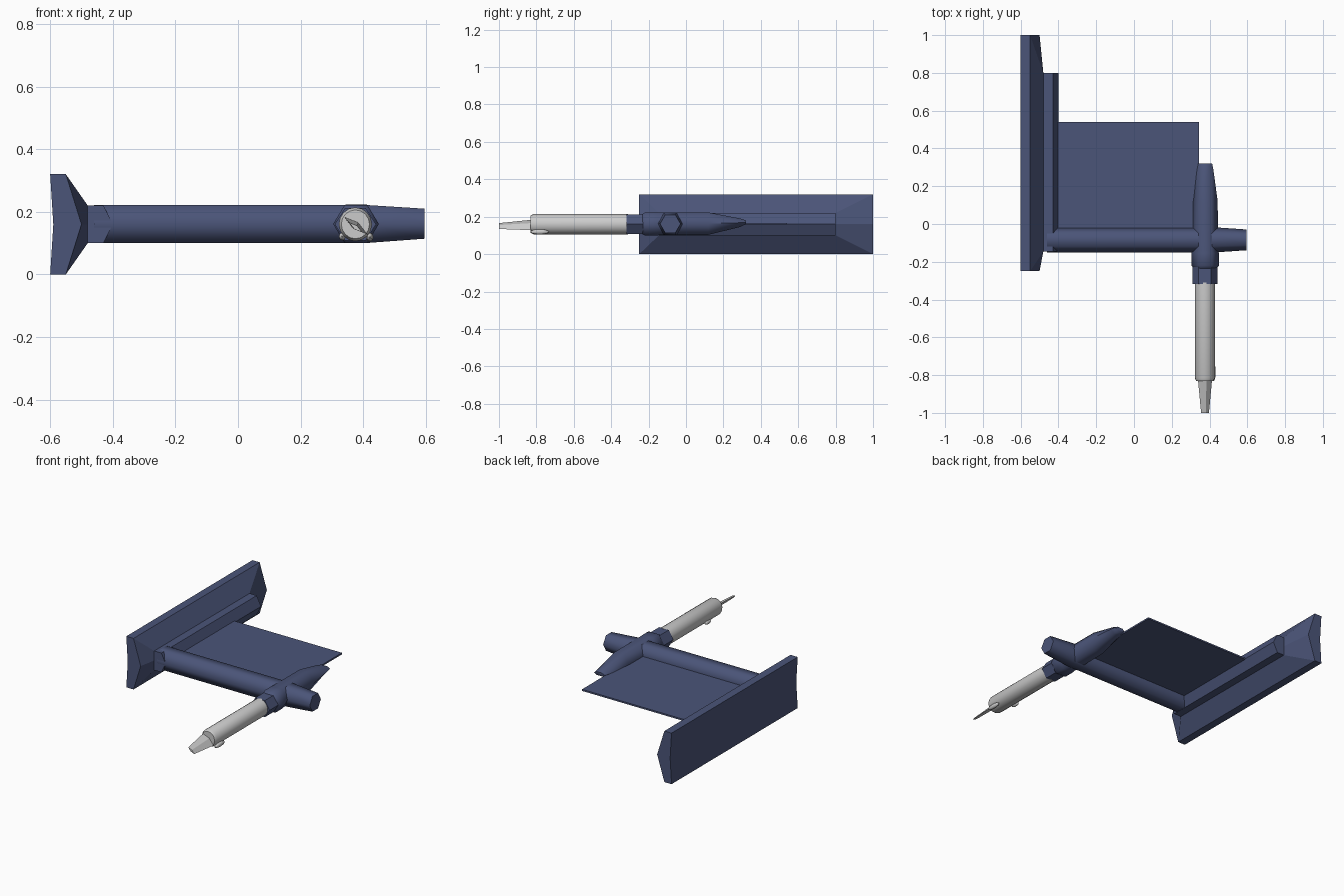
import bpy, bmesh, math
from mathutils import Vector

if "Cube" in bpy.data.objects:
    bpy.data.objects.remove(bpy.data.objects["Cube"])

blue = bpy.data.materials.new("dark_blue")
blue.diffuse_color = (0.07, 0.09, 0.19, 1)
blue.use_nodes = True
blue.node_tree.nodes["Principled BSDF"].inputs["Base Color"].default_value = blue.diffuse_color


def finish(name, bm, mat=None, smooth=None):
    bmesh.ops.recalc_face_normals(bm, faces=bm.faces)
    me = bpy.data.meshes.new(name)
    bm.to_mesh(me)
    bm.free()
    ob = bpy.data.objects.new(name, me)
    bpy.context.collection.objects.link(ob)
    if mat:
        me.materials.append(mat)
    if smooth:
        bpy.ops.object.select_all(action='DESELECT')
        ob.select_set(True)
        bpy.context.view_layer.objects.active = ob
        bpy.ops.object.shade_smooth_by_angle(angle=math.radians(smooth))
    return ob


def loft(name, rings, mat=None, smooth=None):
    """Skin a list of closed point rings and cap both ends."""
    bm = bmesh.new()
    vs = [[bm.verts.new(p) for p in r] for r in rings]
    n = len(vs[0])
    for a, b in zip(vs, vs[1:]):
        for i in range(n):
            j = (i + 1) % n
            bm.faces.new((a[i], a[j], b[j], b[i]))
    bm.faces.new(vs[0])
    bm.faces.new(vs[-1])
    return finish(name, bm, mat, smooth)


def tube(name, axis, centre, stations, sides, mat=None, smooth=None):
    """Stations are (position, horizontal radius, vertical radius, height)."""
    rings = []
    for t, rh, rv, z in stations:
        ring = []
        for i in range(sides):
            a = 2 * math.pi * i / sides
            h, v = centre + rh * math.cos(a), z + rv * math.sin(a)
            ring.append((t, h, v) if axis == 'x' else (h, t, v))
        rings.append(ring)
    return loft(name, rings, mat, smooth)


# wall plate: shallow hollow back, sloped front rising to a narrow flat
def plate_end(y):
    return [(-0.60, y, 0), (-0.55, y, 0), (-0.50, y, 0.16),
            (-0.55, y, 0.32), (-0.60, y, 0.32), (-0.59, y, 0.16)]


bm = bmesh.new()
ends = [[bm.verts.new(p) for p in plate_end(y)] for y in (-0.25, 1.0)]
flat = [[bm.verts.new((-0.48, y, z)) for z in (0.10, 0.16, 0.22)] for y in (-0.145, 0.80)]
for i in (0, 3, 4, 5):
    j = (i + 1) % 6
    bm.faces.new((ends[0][i], ends[0][j], ends[1][j], ends[1][i]))
for k in (0, 1):
    e, f = ends[k], flat[k]
    bm.faces.new(e)
    bm.faces.new((e[1], e[2], f[1], f[0]))
    bm.faces.new((e[2], e[3], f[2], f[1]))
    bm.faces.new((flat[0][k], flat[0][k + 1], flat[1][k + 1], flat[1][k]))
for i, k in ((1, 0), (3, 2)):
    bm.faces.new((ends[0][i], ends[1][i], flat[1][k], flat[0][k]))
finish("wall_plate", bm, blue)

# rail along the plate
profile = [(-0.485, 0.10), (-0.43, 0.10), (-0.40, 0.16), (-0.43, 0.22), (-0.485, 0.22)]
loft("plate_rail", [[(x, y, z) for x, z in profile] for y in (-0.145, 0.80)], blue)

# thin panel between rail and arm
loft("panel", [[(-0.42, y, 0.157), (0.343, y, 0.157), (0.343, y, 0.167), (-0.42, y, 0.167)]
               for y in (-0.07, 0.54)], blue)

# main arm with tapered outer end
s = 1 / math.cos(math.pi / 6)
tube("main_arm", 'x', -0.084,
     [(-0.46, 0.067, 0.06 * s, 0.161), (0.42, 0.067, 0.06 * s, 0.161),
      (0.595, 0.055, 0.048 * s, 0.162)], 6, blue, 65)

# cross body: pointed rear, wider collar in front of the arm
tube("cross_body", 'y', 0.377,
     [(0.32, 0.037, 0.012, 0.17), (0.29, 0.043, 0.026, 0.168), (0.12, 0.066, 0.069, 0.163),
      (-0.14, 0.068, 0.07, 0.162), (-0.155, 0.073, 0.07, 0.161), (-0.22, 0.073, 0.07, 0.161),
      (-0.245, 0.05, 0.054, 0.16)], 6, blue, 65)

# barrel nut
tube("barrel_nut", 'y', 0.375, [(-0.225, 0.066, 0.06, 0.16), (-0.317, 0.066, 0.06, 0.16)], 6, blue)

# grey barrel
tube("barrel", 'y', 0.375,
     [(-0.31, 0.053, 0.054, 0.16), (-0.815, 0.053, 0.054, 0.16), (-0.832, 0.045, 0.046, 0.16)],
     16, None, 30)

# blade tip, flattened on a diagonal
u, w = Vector((0.8, 0, -0.6)), Vector((0.6, 0, 0.8))
rings = []
for y, a, b, z in ((-0.82, 0.047, 0.013, 0.156), (-1.0, 0.026, 0.007, 0.15)):
    c = Vector((0.376, y, z))
    rings.append([c + u * a, c + w * b, c - u * a, c - w * b])
loft("blade_tip", rings)

# small side lugs on the barrel
for name, loc, size in (("right_lug", (0.421, -0.783, 0.119), (0.012, 0.05, 0.014)),
                        ("left_lug", (0.333, -0.69, 0.121), (0.011, 0.03, 0.012))):
    bm = bmesh.new()
    bmesh.ops.create_uvsphere(bm, u_segments=10, v_segments=6, radius=1)
    bmesh.ops.scale(bm, vec=size, verts=bm.verts)
    bmesh.ops.translate(bm, vec=loc, verts=bm.verts)
    finish(name, bm, None, 50)
